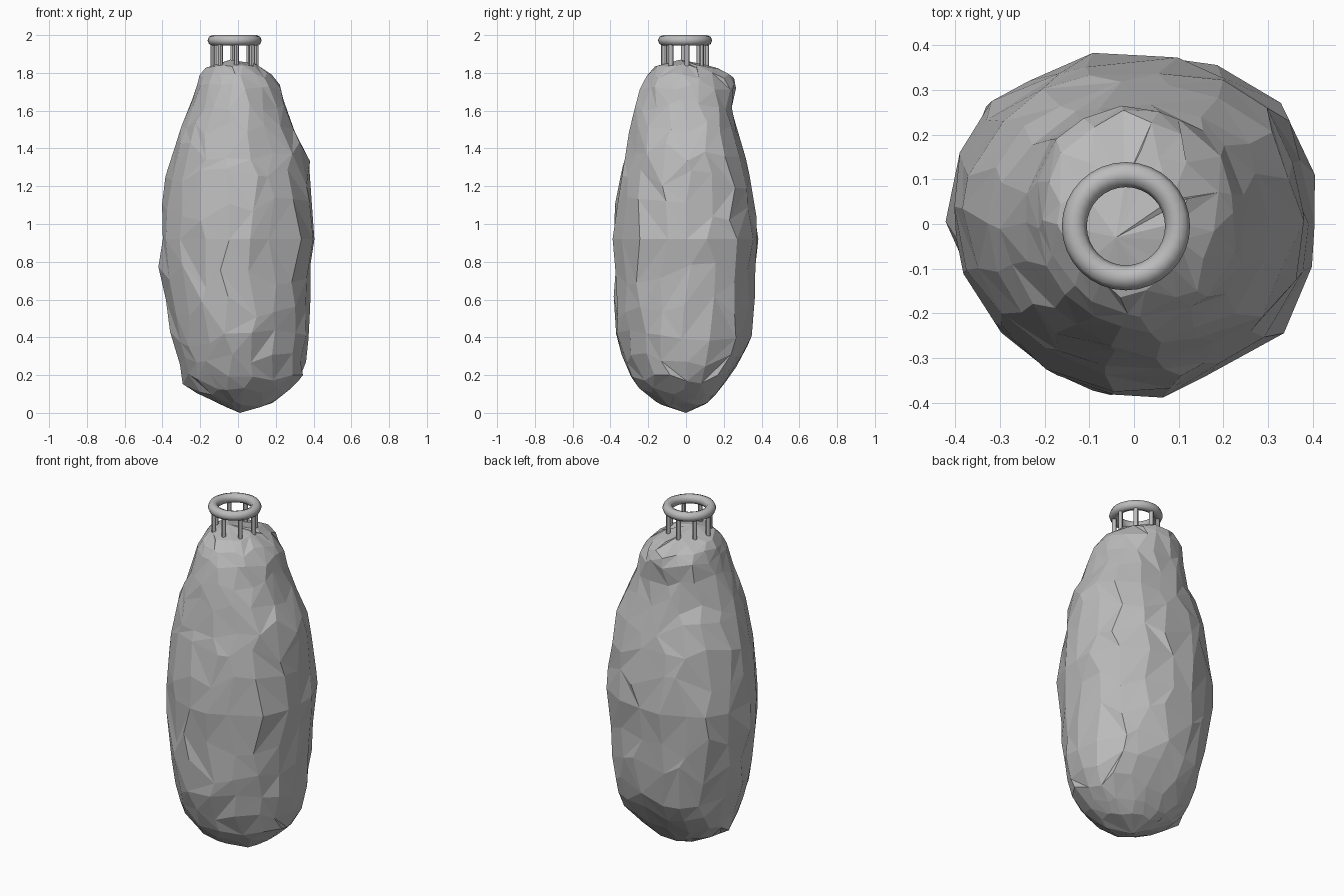
import bpy, bmesh, math, random

if "Cube" in bpy.data.objects:
    bpy.data.objects.remove(bpy.data.objects["Cube"])

random.seed(11)

grey = bpy.data.materials.new("stone grey")
grey.diffuse_color = (0.50, 0.50, 0.50, 1)
grey.use_nodes = True
grey.node_tree.nodes["Principled BSDF"].inputs["Base Color"].default_value = grey.diffuse_color

# Rock outline: height, then reach to left, right, front and back
PROFILE = [
    (0.04, 0.07, 0.17, 0.12, 0.10),
    (0.08, 0.17, 0.22, 0.20, 0.14),
    (0.14, 0.28, 0.30, 0.25, 0.19),
    (0.20, 0.295, 0.35, 0.29, 0.24),
    (0.38, 0.335, 0.37, 0.37, 0.35),
    (0.60, 0.385, 0.375, 0.38, 0.36),
    (0.80, 0.41, 0.39, 0.38, 0.37),
    (0.92, 0.40, 0.41, 0.385, 0.38),
    (1.20, 0.385, 0.38, 0.355, 0.36),
    (1.35, 0.355, 0.37, 0.325, 0.31),
    (1.50, 0.30, 0.30, 0.295, 0.265),
    (1.62, 0.25, 0.255, 0.27, 0.245),
    (1.72, 0.22, 0.23, 0.24, 0.26),
    (1.78, 0.20, 0.19, 0.21, 0.255),
    (1.82, 0.18, 0.14, 0.18, 0.19),
    (1.85, 0.12, 0.09, 0.14, 0.07),
]


def reach(z):
    """Reach in the four directions at any height."""
    z = min(max(z, PROFILE[0][0]), PROFILE[-1][0])
    for p, q in zip(PROFILE, PROFILE[1:]):
        if z <= q[0]:
            t = (z - p[0]) / (q[0] - p[0])
            return [u + (v - u) * t for u, v in zip(p[1:], q[1:])]


def rock_point(a, z, grow):
    l, r, f, b = reach(z)
    c, s = math.cos(a), math.sin(a)
    # the back corners bulge, the back left one most at the top
    diag = math.sin(2 * a) ** 2
    if s > 0:
        high = max(0.0, (z - 1.55) / 0.3)
        grow += diag * (0.05 + (0.07 if c < 0 else -0.12) * high)
    else:
        grow -= diag * 0.01
    return (c * (r if c > 0 else l) * grow, s * (b if s > 0 else f) * grow, z)


# Rock body: columns of vertices at uneven heights give long upright facets
SEG = 18
LEVELS = [0.05, 0.11, 0.18, 0.28, 0.40, 0.56, 0.73, 0.92, 1.08, 1.24,
          1.38, 1.51, 1.63, 1.73, 1.785, 1.835]
column = [random.uniform(-0.02, 0.02) for _ in range(SEG)]
bm = bmesh.new()
rings = []
for i, z in enumerate(LEVELS):
    gap = min(z - LEVELS[i - 1] if i else 0.05, LEVELS[i + 1] - z if i + 1 < len(LEVELS) else 0.03)
    ring = []
    for k in range(SEG):
        a = 2 * math.pi * (k + random.uniform(-0.3, 0.3)) / SEG
        zz = z if z == 0.92 else z + random.uniform(-0.4, 0.4) * gap
        ring.append(bm.verts.new(rock_point(a, zz, 1.005 + column[k] + random.uniform(-0.025, 0.025))))
    rings.append(ring)
for lo, hi in zip(rings, rings[1:]):
    for k in range(SEG):
        n = (k + 1) % SEG
        if random.random() < 0.5:
            bm.faces.new((lo[k], lo[n], hi[k]))
            bm.faces.new((lo[n], hi[n], hi[k]))
        else:
            bm.faces.new((lo[k], lo[n], hi[n]))
            bm.faces.new((lo[k], hi[n], hi[k]))
for ring, tip in ((rings[0], (0.01, 0.0, 0.0)), (rings[-1], (-0.04, -0.03, 1.87))):
    v = bm.verts.new(tip)
    for k in range(SEG):
        bm.faces.new((ring[k], ring[(k + 1) % SEG], v))
bmesh.ops.recalc_face_normals(bm, faces=bm.faces)
mesh = bpy.data.meshes.new("rock_body")
bm.to_mesh(mesh)
bm.free()
mesh.materials.append(grey)
bpy.context.collection.objects.link(bpy.data.objects.new("rock_body", mesh))

# Ring on top
CX, CY, R = -0.018, -0.005, 0.1155
bpy.ops.mesh.primitive_torus_add(location=(CX, CY, 1.972), major_radius=R, minor_radius=0.028,
                                 major_segments=32, minor_segments=8)
ring = bpy.context.object
ring.name = "top_ring"
ring.data.materials.append(grey)
bpy.ops.object.shade_smooth()

# Posts holding the ring
for k in range(8):
    a = math.radians(5 + 45 * k)
    bpy.ops.mesh.primitive_cylinder_add(vertices=12, radius=0.0125, depth=0.16,
                                        location=(CX + R * math.cos(a), CY + R * math.sin(a), 1.89))
    post = bpy.context.object
    post.name = f"ring_post_{k + 1}"
    post.data.materials.append(grey)
    bpy.ops.object.shade_smooth_by_angle()
